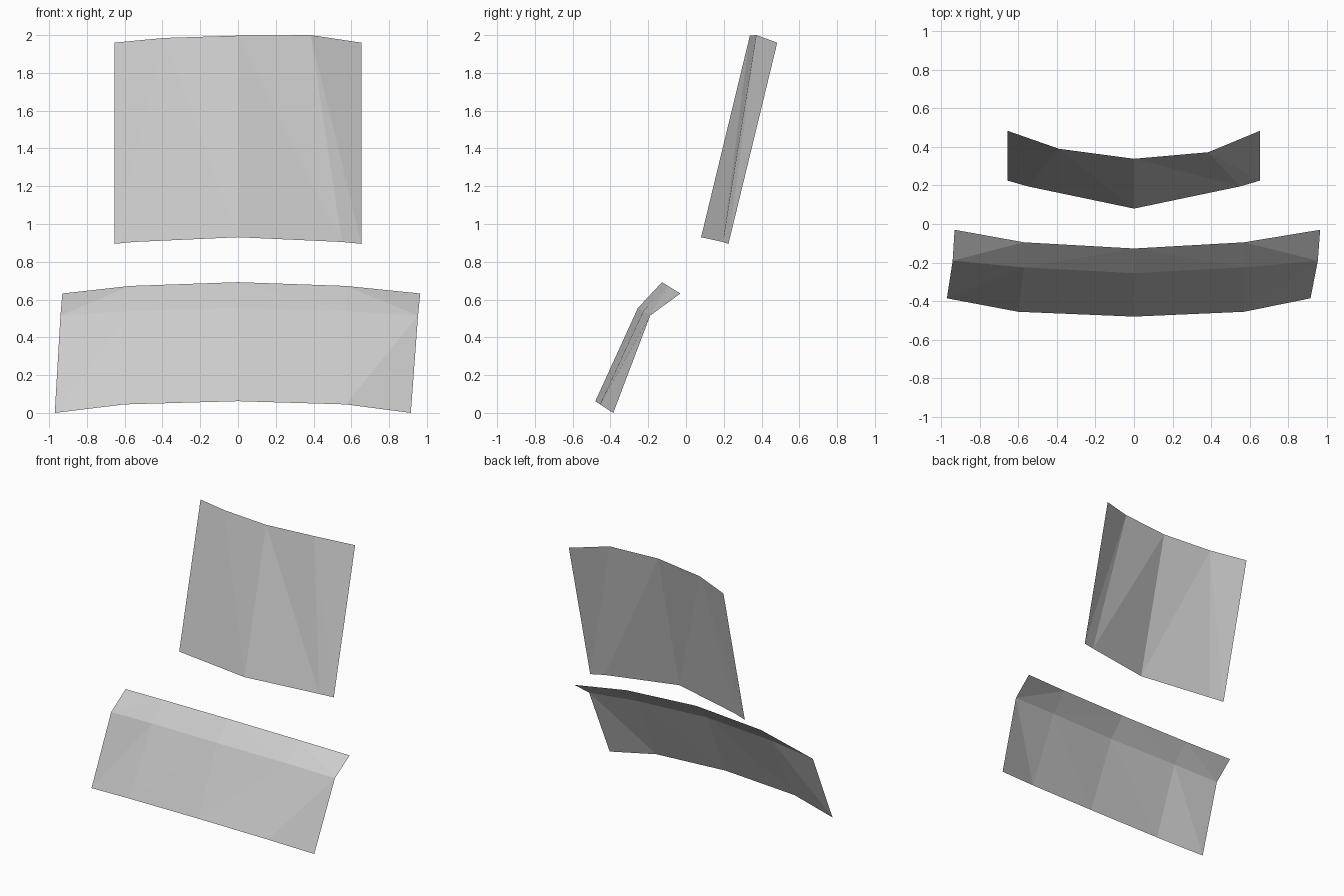
import bpy
import bmesh

# Remove the default object
default = bpy.data.objects.get("Cube")
if default:
    bpy.data.objects.remove(default, do_unlink=True)


def make_material(name, colour):
    material = bpy.data.materials.new(name)
    material.use_nodes = True
    material.diffuse_color = colour
    shader = material.node_tree.nodes["Principled BSDF"]
    shader.inputs["Base Color"].default_value = colour
    return material


def make_panel(name, rows, folds, material):
    """Skin rows of points, listed bottom to top and left to right.
    Each fold letter sets the crease of one bay: '/' rises to the right,
    a backslash falls to the right."""
    mesh = bpy.data.meshes.new(name)
    bm = bmesh.new()
    grid = [[bm.verts.new(point) for point in row] for row in rows]
    for lower, upper, creases in zip(grid, grid[1:], folds):
        for i, crease in enumerate(creases):
            a, b = lower[i], lower[i + 1]
            d, c = upper[i], upper[i + 1]
            if crease == "/":
                triangles = ((a, b, c), (a, c, d))
            else:
                triangles = ((a, b, d), (b, c, d))
            for triangle in triangles:
                bm.faces.new(triangle).smooth = False
    bm.to_mesh(mesh)
    bm.free()
    mesh.materials.append(material)
    panel = bpy.data.objects.new(name, mesh)
    bpy.context.collection.objects.link(panel)
    return panel


grey = make_material("light grey", (0.6, 0.6, 0.6, 1.0))

# Upper panel: a tall curved sheet leaning back
make_panel(
    "upper_panel",
    [
        [(-.655, .225, .895), (-.55, .195, .905), (0, .08, .93),
         (.55, .195, .905), (.653, .225, .895)],
        [(-.655, .483, 1.96), (-.39, .39, 1.985), (0, .338, 1.997),
         (.385, .372, 2), (.653, .483, 1.96)],
    ],
    ["/\\\\\\"],
    grey,
)

# Lower panel: a wide curved sheet with a lip folded back along its top
make_panel(
    "lower_panel",
    [
        [(-.97, -.385, 0), (-.6, -.455, .045), (0, -.48, .062),
         (.57, -.455, .045), (.915, -.385, 0)],
        [(-.94, -.19, .515), (-.57, -.225, .54), (0, -.255, .555),
         (.57, -.225, .54), (.953, -.19, .515)],
        [(-.93, -.03, .632), (-.57, -.095, .672), (0, -.127, .692),
         (.57, -.095, .672), (.965, -.03, .632)],
    ],
    ["///" + "/", "//\\\\"],
    grey,
)
